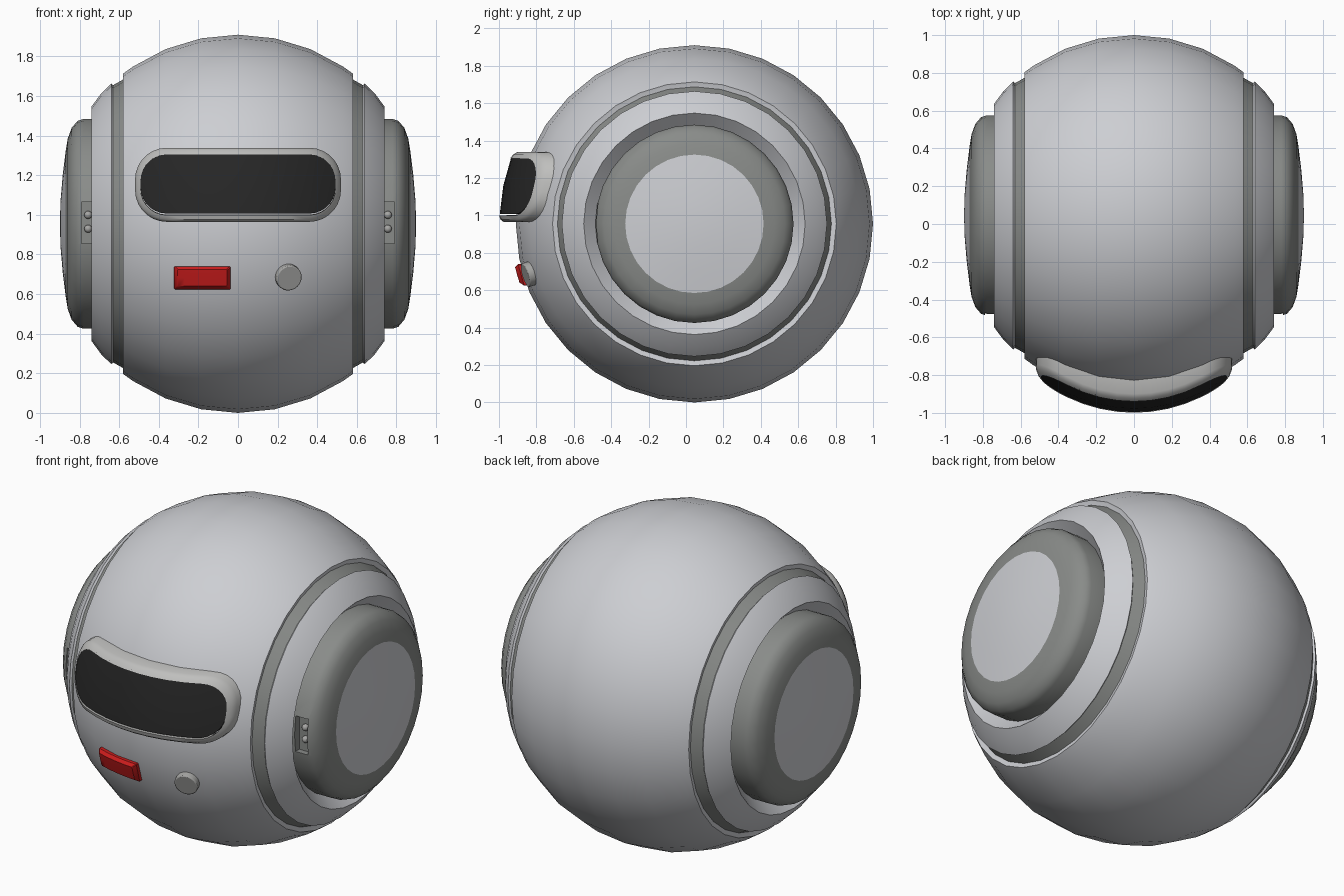
import bpy
import bmesh
from math import sin, cos, pi, sqrt, radians
from mathutils import Vector

if "Cube" in bpy.data.objects:
    bpy.data.objects.remove(bpy.data.objects["Cube"])

CENTRE = Vector((0, 0.045, 0.955))
RADIUS = 0.955
SEGMENTS = 32


def material(name, color):
    m = bpy.data.materials.new(name)
    m.use_nodes = True
    m.diffuse_color = (*color, 1)
    m.node_tree.nodes["Principled BSDF"].inputs["Base Color"].default_value = (*color, 1)
    return m


SHELL = material("light grey shell", (0.61, 0.62, 0.65))
GREY = material("dark grey trim", (0.25, 0.26, 0.25))
FRAME = material("warm grey frame", (0.52, 0.52, 0.51))
GLASS = material("black glass", (0.02, 0.02, 0.02))
RED = material("red", (0.6, 0.012, 0.012))
KNOB = material("medium grey", (0.38, 0.38, 0.37))


def finish(bm, name, mat, angle=35):
    bmesh.ops.remove_doubles(bm, verts=bm.verts, dist=1e-5)
    bmesh.ops.recalc_face_normals(bm, faces=bm.faces)
    mesh = bpy.data.meshes.new(name)
    bm.to_mesh(mesh)
    bm.free()
    obj = bpy.data.objects.new(name, mesh)
    bpy.context.collection.objects.link(obj)
    mesh.materials.append(mat)
    bpy.ops.object.select_all(action='DESELECT')
    obj.select_set(True)
    bpy.context.view_layer.objects.active = obj
    bpy.ops.object.shade_smooth_by_angle(angle=radians(angle))
    return obj


def lathe(name, profile, mat, side=1):
    """Spin (x, radius) points around the sideways axis; ends sit on the axis."""
    bm = bmesh.new()
    rings = []
    for x, r in profile:
        rings.append([bm.verts.new(CENTRE + Vector((side * x, r * sin(a), r * cos(a))))
                      for a in (2 * pi * i / SEGMENTS for i in range(SEGMENTS))])
    for a, b in zip(rings, rings[1:]):
        for i in range(SEGMENTS):
            j = (i + 1) % SEGMENTS
            bm.faces.new((a[i], a[j], b[j], b[i]))
    return finish(bm, name, mat)


def columns(w, h, r, steps):
    """Half heights of a rounded rectangle, from left to right."""
    left = [(-w + r - r * cos(pi / 2 * i / steps), h - r + r * sin(pi / 2 * i / steps))
            for i in range(steps + 1)]
    middle = [((w - r) * (i / 4 - 1), h) for i in range(1, 8)]
    return left + middle + [(-x, z) for x, z in reversed(left)]


def curved_plate(name, rings, cx, cz, mat, bend=1, steps=7, capped=True):
    """Rounded rectangles (half width, half height, corner, shell radius) wrapped on the ball."""
    bm = bmesh.new()

    def vert(x, z, radius):
        dz = z - CENTRE.z
        return bm.verts.new((x, CENTRE.y - sqrt(radius ** 2 - bend * x * x - dz * dz), z))

    loops = []
    for w, h, r, radius in rings:
        cols = columns(w, h, r, steps)
        outline = cols + [(x, -z) for x, z in reversed(cols)]
        loops.append([vert(cx + x, cz + z, radius) for x, z in outline])
    pairs = list(zip(loops, loops[1:]))
    if not capped:
        pairs.append((loops[-1], loops[0]))
    for a, b in pairs:
        for i in range(len(a)):
            j = (i + 1) % len(a)
            bm.faces.new((a[i], a[j], b[j], b[i]))
    if capped:
        for w, h, r, radius in (rings[0], rings[-1]):
            grid = [[vert(cx + x, cz + z * t, radius) for t in (-1, 0, 1)]
                    for x, z in columns(w, h, r, steps)]
            for a, b in zip(grid, grid[1:]):
                for k in range(2):
                    bm.faces.new((a[k], a[k + 1], b[k + 1], b[k]))
    return finish(bm, name, mat)


# Ball body with stepped rims at both sides
arc = [(RADIUS * sin(radians(a)), RADIUS * cos(radians(a)))
       for a in (-37.4, -33.75, -22.5, -11.25, 0, 11.25, 22.5, 33.75, 37.4)]
lathe("body", [(-0.57, 0), (-0.57, 0.72)] + arc + [(0.57, 0.72), (0.57, 0)], SHELL)

# Side assemblies
for side, label in ((1, "left"), (-1, "right")):
    lathe(label + "_groove", [(0.5, 0), (0.5, 0.7), (0.56, 0.74), (0.64, 0.695),
                              (0.65, 0.66), (0.65, 0)], GREY, side)
    lathe(label + "_side_panel", [(0.62, 0), (0.62, 0.69), (0.64, 0.709), (0.69, 0.66),
                                  (0.74, 0.592), (0.68, 0.53), (0.68, 0)], SHELL, side)
    ear = lathe(label + "_ear", [(0.66, 0), (0.66, 0.53), (0.78, 0.53), (0.81, 0.52),
                                 (0.84, 0.485), (0.86, 0.43), (0.87, 0.37),
                                 (0.86, 0.36), (0.86, 0)], GREY, side)
    lathe(label + "_ear_disc", [(0.85, 0), (0.85, 0.37), (0.87, 0.37), (0.885, 0.25),
                                (0.896, 0.12), (0.9, 0)], SHELL, side)

    # Socket cut in the front of the ear, with two studs
    bpy.ops.mesh.primitive_cube_add(size=1, location=(side * 0.75, -0.49, 0.96))
    cutter = bpy.context.object
    cutter.name = "socket_cutter"
    cutter.scale = (0.08, 0.1, 0.21)
    cutter.hide_render = True
    cut = ear.modifiers.new("socket", 'BOOLEAN')
    cut.object = cutter
    cut.solver = 'EXACT'
    bpy.context.view_layer.objects.active = ear
    bpy.ops.object.modifier_apply(modifier=cut.name)
    bpy.data.objects.remove(cutter)
    for z, level in ((1.0, "upper"), (0.93, "lower")):
        bpy.ops.mesh.primitive_uv_sphere_add(segments=12, ring_count=8, radius=0.02,
                                             location=(side * 0.757, -0.45, z))
        stud = bpy.context.object
        stud.name = f"{label}_{level}_stud"
        stud.data.materials.append(KNOB)
        bpy.ops.object.shade_smooth()

# Visor: raised frame and curved glass
curved_plate("visor_frame", [(0.52, 0.187, 0.16, 0.92), (0.52, 0.187, 0.16, 1.02),
                             (0.508, 0.175, 0.148, 1.037), (0.492, 0.153, 0.132, 1.045),
                             (0.49, 0.151, 0.13, 1.0)], 0, 1.152, FRAME, 1.3, capped=False)
curved_plate("visor_glass", [(0.492, 0.153, 0.132, 1.01), (0.492, 0.153, 0.132, 1.042)],
             0, 1.16, GLASS, 1.3)

# Red button with sloped edges
curved_plate("red_button", [(0.142, 0.058, 0.004, 0.93), (0.142, 0.058, 0.004, 0.968),
                            (0.125, 0.042, 0.004, 0.988)], -0.18, 0.682, RED, steps=1)

# Round knob
out = Vector((0.252, -0.877, -0.267)).normalized()
bpy.ops.mesh.primitive_cylinder_add(vertices=24, radius=0.066, depth=0.07,
                                    location=CENTRE + out * 0.945,
                                    rotation=out.to_track_quat('Z', 'Y').to_euler())
knob = bpy.context.object
knob.name = "knob"
knob.data.materials.append(KNOB)
bevel = knob.modifiers.new("soft_edge", 'BEVEL')
bevel.width = 0.006
bevel.segments = 2
bpy.ops.object.shade_smooth_by_angle(angle=radians(35))
